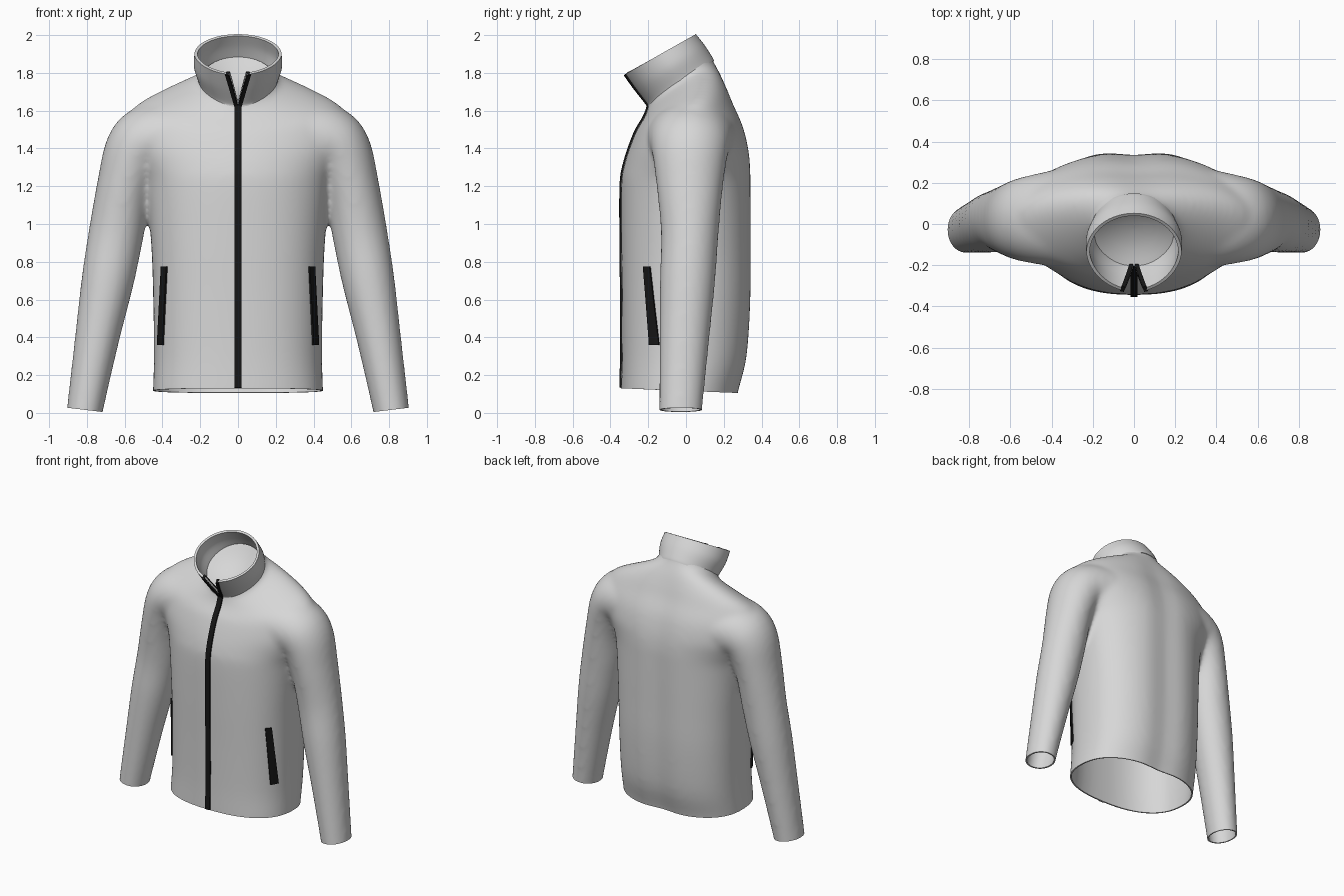
import bpy, bmesh, math
from mathutils import Vector
from mathutils.bvhtree import BVHTree

if "Cube" in bpy.data.objects:
    bpy.data.objects.remove(bpy.data.objects["Cube"])


def material(name, rgb):
    m = bpy.data.materials.new(name)
    m.diffuse_color = (*rgb, 1)
    m.use_nodes = True
    m.node_tree.nodes["Principled BSDF"].inputs["Base Color"].default_value = m.diffuse_color
    return m


FABRIC = material("light_grey_fabric", (0.68, 0.68, 0.68))
BLACK = material("black_zip", (0.008, 0.008, 0.008))


def add_object(name, bm, mat):
    me = bpy.data.meshes.new(name)
    bm.to_mesh(me)
    bm.free()
    ob = bpy.data.objects.new(name, me)
    bpy.context.collection.objects.link(ob)
    me.materials.append(mat)
    return ob


def activate(ob):
    bpy.ops.object.select_all(action='DESELECT')
    ob.select_set(True)
    bpy.context.view_layer.objects.active = ob


def modify(ob, kind, **settings):
    activate(ob)
    mod = ob.modifiers.new(kind.lower(), kind)
    for key, value in settings.items():
        setattr(mod, key, value)
    bpy.ops.object.modifier_apply(modifier=mod.name)


def smooth(ob, angle=50):
    activate(ob)
    bpy.ops.object.shade_smooth_by_angle(angle=math.radians(angle))


def loft(bm, rings):
    rows = [[bm.verts.new(p) for p in ring] for ring in rings]
    n = len(rows[0])
    for a, b in zip(rows, rows[1:]):
        for i in range(n):
            j = (i + 1) % n
            bm.faces.new((a[i], a[j], b[j], b[i]))
    bm.faces.new(rows[0][::-1])
    bm.faces.new(rows[-1])


def spline(keys, steps=6):
    """Catmull-Rom interpolation of key tuples."""
    out = []
    for i in range(len(keys) - 1):
        p0, p1 = keys[max(i - 1, 0)], keys[i]
        p2, p3 = keys[i + 1], keys[min(i + 2, len(keys) - 1)]
        for s in range(steps):
            t = s / steps
            out.append(tuple(
                0.5 * (2 * b + (c - a) * t + (2 * a - 5 * b + 4 * c - d) * t * t
                       + (3 * b - a - 3 * c + d) * t ** 3)
                for a, b, c, d in zip(p0, p1, p2, p3)))
    return out + [keys[-1]]


# Torso sections: height, half width, front y, back y, backward tilt, squareness
TORSO = [(0.04, .45, -.344, .275, 0, 2.4), (0.12, .45, -.344, .29, 0, 2.4),
         (0.3, .445, -.34, .334, 0, 2.4), (0.6, .449, -.34, .354, 0, 2.4),
         (0.9, .46, -.343, .356, 0, 2.35), (1.2, .49, -.343, .356, 0, 2.2),
         (1.3, .53, -.33, .354, 0, 2.1), (1.4, .58, -.3, .342, 0, 2.1),
         (1.5, .595, -.266, .312, .05, 2.1), (1.57, .58, -.243, .262, .2, 2.1),
         (1.62, .52, -.228, .228, .35, 2.1), (1.67, .4, -.213, .194, .5, 2.1),
         (1.72, .27, -.202, .16, .63, 2), (1.755, .208, -.196, .138, .72, 2),
         (1.81, .203, -.19, .13, .72, 2)]


def torso_ring(z, hw, yf, yb, tilt, power, n=64):
    ring, e = [], 2 / power
    for i in range(n):
        a = 2 * math.pi * i / n
        c, s = math.cos(a), math.sin(a)
        x = hw * math.copysign(abs(c) ** e, c)
        mid = (yf + yb) / 2
        y = mid + (yb - yf) / 2 * math.copysign(abs(s) ** e, s)
        if s > 0:  # shallow hollow along the spine
            y -= 0.022 * math.exp(-(x / 0.11) ** 2) * (1 - tilt / .72)
        ring.append((x, y, z + tilt * (y + .03)))
    return ring


# Sleeve stations: x, z, y, in-plane radius, depth radius
SLEEVE = [(.818, -.06, -.03, .094, .113), (.81, 0.02, -.028, .096, .115),
          (.745, .4, -.008, .118, .133), (.69, .7, .008, .139, .147),
          (.645, .95, .02, .146, .153), (.6, 1.2, .02, .147, .176),
          (.54, 1.38, .022, .17, .202), (.46, 1.44, .025, .195, .222),
          (.3, 1.46, .03, .195, .25)]


def sleeve_rings(side, n=32):
    pts = spline(SLEEVE)
    rings = []
    for i, (x, z, y, r, ry) in enumerate(pts):
        a, b = pts[max(i - 1, 0)], pts[min(i + 1, len(pts) - 1)]
        d = Vector((b[0] - a[0], b[1] - a[1])).normalized()
        px, pz = d.y, -d.x
        ring = []
        for k in range(n):
            t = 2 * math.pi * k / n
            u, v = r * math.cos(t), ry * math.sin(t)
            ring.append((side * (x + u * px), y + v, z + u * pz))
        rings.append(ring)
    return rings


# Jacket body: torso and both sleeves fused into one soft surface
bm = bmesh.new()
loft(bm, [torso_ring(*k) for k in spline(TORSO, 4)])
for side in (-1, 1):
    loft(bm, sleeve_rings(side))
bmesh.ops.recalc_face_normals(bm, faces=bm.faces)
jacket = add_object("jacket_body", bm, FABRIC)
modify(jacket, 'REMESH', mode='VOXEL', voxel_size=0.016)
modify(jacket, 'SMOOTH', factor=0.5, iterations=14)

# Open the cuffs, hem and neck
bm = bmesh.new()
bm.from_mesh(jacket.data)


def cut(test, point, normal):
    faces = [f for f in bm.faces if test(f.calc_center_median())]
    geom = set(faces)
    for f in faces:
        geom.update(f.verts)
        geom.update(f.edges)
    bmesh.ops.bisect_plane(bm, geom=list(geom), plane_co=point, plane_no=normal, clear_outer=True)


cut(lambda c: c.x > .6 and c.z < .3, (.81, 0, .016), (.12, 0, -1))
cut(lambda c: c.x < -.6 and c.z < .3, (-.81, 0, .016), (-.12, 0, -1))
cut(lambda c: abs(c.x) < .58 and c.z < .4, (0, -.34, .13), (0, -.04, -1))
cut(lambda c: abs(c.x) < .24 and c.z > 1.5, (0, -.03, 1.765), (0, -.72, 1))
surface = BVHTree.FromBMesh(bm)
bm.to_mesh(jacket.data)
bm.free()
modify(jacket, 'SOLIDIFY', thickness=0.01, offset=-1)
smooth(jacket)

# Collar stations: centre y, centre z, half width, half length y, half length z, gap
COLLAR = [(-.026, 1.742, .202, .167, .119, .0), (-.035, 1.762, .203, .167, .118, .004),
          (-.085, 1.83, .225, .177, .112, .025), (-.138, 1.897, .223, .184, .103, .05)]


def collar_patch(name, t0, t1, count, thick, mat):
    """Collar wall from angle t0 to t1 (0 is the front opening, pi the back)."""
    bm = bmesh.new()
    rows = []
    for cy, cz, hw, hy, hz, gap in spline(COLLAR, 5):
        g = math.asin(max(gap, 0) / hw)
        row = []
        for i in range(count + 1):
            t = t0 + (t1 - t0) * i / count
            t = g * (1 - t / math.pi) + t
            # the wall narrows a little toward the front opening
            w = hw * (1 - .08 * max(0, math.cos(t)))
            row.append(bm.verts.new((w * math.sin(t), cy - hy * math.cos(t), cz - hz * math.cos(t))))
        rows.append(row)
    for a, b in zip(rows, rows[1:]):
        for i in range(count):
            bm.faces.new((a[i], a[i + 1], b[i + 1], b[i]))
    ob = add_object(name, bm, mat)
    modify(ob, 'SOLIDIFY', thickness=thick, offset=0)
    smooth(ob)


collar_patch("collar", 0, 2 * math.pi, 64, 0.016, FABRIC)
collar_patch("collar_zip_right", 0, 0.1, 2, 0.032, BLACK)
collar_patch("collar_zip_left", 2 * math.pi - 0.1, 2 * math.pi, 2, 0.032, BLACK)

# Dished lining that closes the neck inside the collar
bm = bmesh.new()
rings = []
for r, drop in ((1, 0), (.85, .012), (.6, .03), (.3, .042), (.05, .045)):
    rings.append([bm.verts.new((.192 * r * math.sin(t), -.045 - .158 * r * math.cos(t) + drop * .5,
                                1.772 - .112 * r * math.cos(t) - drop))
                  for t in [2 * math.pi * k / 48 for k in range(48)]])
for a, b in zip(rings, rings[1:]):
    for i in range(48):
        j = (i + 1) % 48
        bm.faces.new((a[i], a[j], b[j], b[i]))
bm.faces.new(rings[-1])
bmesh.ops.recalc_face_normals(bm, faces=bm.faces)
smooth(add_object("neck_lining", bm, FABRIC))


def zip_strip(name, start, end, half, count):
    """Raised strip laid on the front surface between two (x, z) points."""
    bm = bmesh.new()
    rows = []
    for i in range(count + 1):
        t = i / count
        x, z = (s + (e - s) * t for s, e in zip(start, end))
        row = []
        for dx in (-half, 0, half):
            hit, normal, _, _ = surface.ray_cast(Vector((x + dx, -2, z)), Vector((0, 1, 0)))
            if hit is not None:
                if normal.y > 0:
                    normal = -normal
                row.append(bm.verts.new(hit + normal * 0.004))
        if len(row) == 3:
            rows.append(row)
    for a, b in zip(rows, rows[1:]):
        for i in range(2):
            bm.faces.new((a[i], a[i + 1], b[i + 1], b[i]))
    ob = add_object(name, bm, BLACK)
    modify(ob, 'SOLIDIFY', thickness=0.012, offset=0)
    smooth(ob, 40)


# Front zip and slanted pocket zips
zip_strip("front_zip", (0, .133), (0, 1.632), .018, 60)
for side, label in ((-1, "left"), (1, "right")):
    zip_strip("pocket_zip_" + label, (side * .387, .775), (side * .407, .36), .014, 20)
